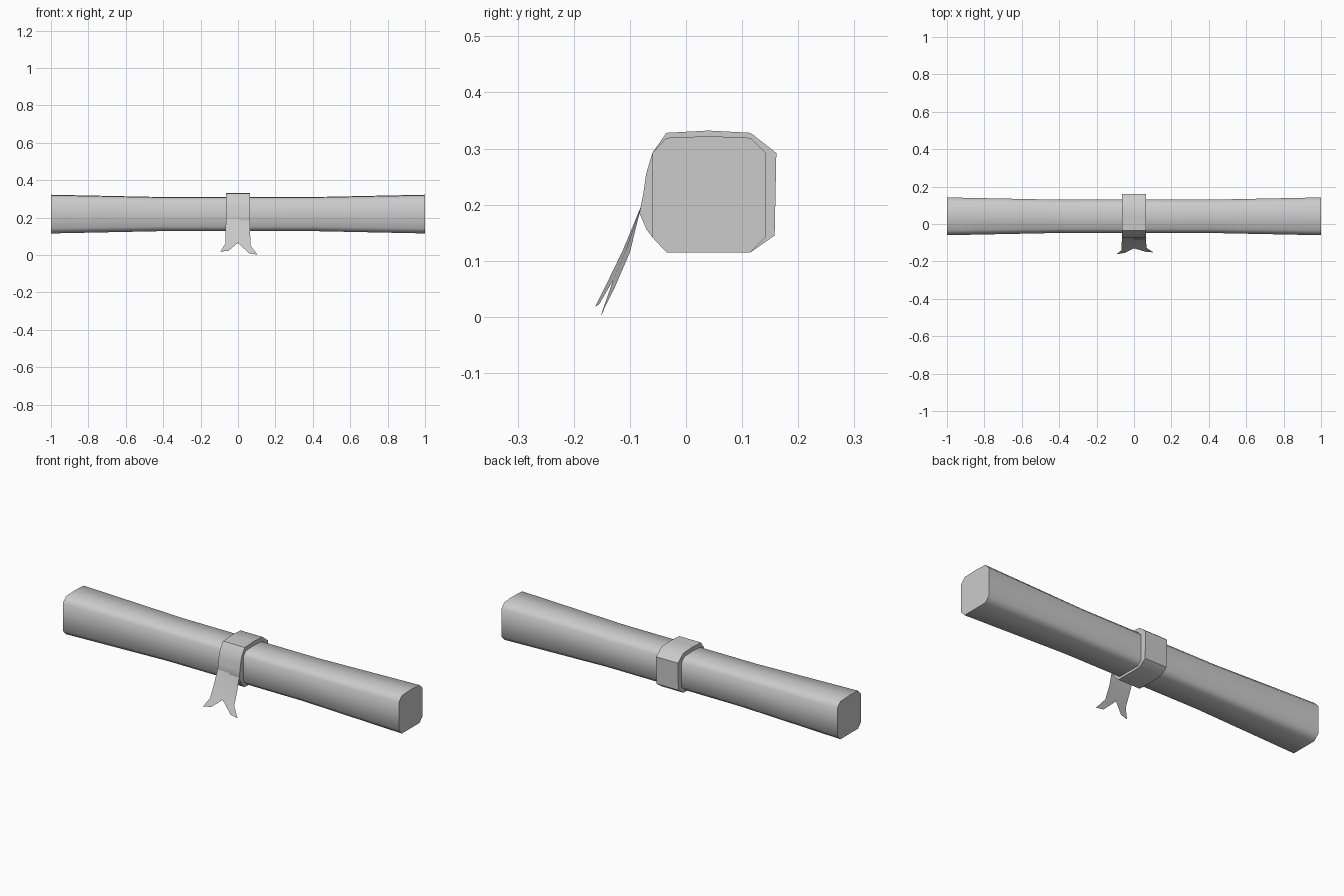
import bpy, math

if "Cube" in bpy.data.objects:
    bpy.data.objects.remove(bpy.data.objects["Cube"])


def make(name, verts, faces, angle):
    mesh = bpy.data.meshes.new(name)
    mesh.from_pydata(verts, [], faces)
    obj = bpy.data.objects.new(name, mesh)
    bpy.context.collection.objects.link(obj)
    bpy.ops.object.select_all(action='DESELECT')
    obj.select_set(True)
    bpy.context.view_layer.objects.active = obj
    bpy.ops.object.mode_set(mode='EDIT')
    bpy.ops.mesh.select_all(action='SELECT')
    bpy.ops.mesh.normals_make_consistent(inside=False)
    bpy.ops.object.mode_set(mode='OBJECT')
    bpy.ops.object.shade_smooth_by_angle(angle=math.radians(angle))
    return obj


def bridge(a, b, n):
    return [(a + i, a + (i + 1) % n, b + (i + 1) % n, b + i) for i in range(n)]


# Rolled paper: chamfered square section, slimmer between the middle stations
CY, CZ = 0.041, 0.219
section = [(-.076, -.104), (.074, -.104), (.101, -.077), (.101, .073),
           (.074, .100), (0, .103), (-.076, .100), (-.101, .073), (-.101, -.077)]
stations = [(-1, 1), (-.4, .88), (.4, .88), (1, 1)]
n = len(section)
verts = [(x, CY + y * s, CZ + z * s) for x, s in stations for y, z in section]
faces = [f for k in range(3) for f in bridge(k * n, (k + 1) * n, n)]
faces += [tuple(range(n)), tuple(range(3 * n, 4 * n))]
make("scroll_paper", verts, faces, 60)

# Ribbon band: thick loop whose inner wall sits inside the paper
W = 0.065
outer = [(-.035, .115), (.115, .115), (.158, .145), (.161, .292), (.115, .328),
         (.04, .332), (-.035, .328), (-.06, .292), (-.071, .255), (-.076, .22),
         (-.083, .185), (-.07, .155), (-.06, .142)]
inner = [(CY + (y - CY) * .68, CZ + (z - CZ) * .75) for y, z in outer]
n = len(outer)
verts = [(x, y, z) for x, loop in ((-W, outer), (W, outer), (W, inner), (-W, inner))
         for y, z in loop]
faces = [f for k in range(4) for f in bridge(k * n, ((k + 1) % 4) * n, n)]
make("ribbon_band", verts, faces, 40)

# Hanging ribbon tail: slightly twisted strip ending in a forked swallowtail
rows = [[(-W, -.079, .20), (0, -.079, .20), (W, -.079, .20)],
        [(-.066, -.112, .12), (0, -.107, .12), (W, -.100, .115)],
        [(-.068, -.141, .06), (0, -.130, .065), (.067, -.128, .05)]]
verts = [v for row in rows for v in row]
faces = [(r * 3 + c, r * 3 + c + 1, r * 3 + c + 4, r * 3 + c + 3)
         for r in range(2) for c in range(2)]
verts += [(-.094, -.162, .018), (-.052, -.155, .022),
          (.060, -.148, .008), (.104, -.152, .002)]
faces += [(6, 7, 10, 9), (7, 8, 12, 11)]
make("ribbon_tail", verts, faces, 40)
